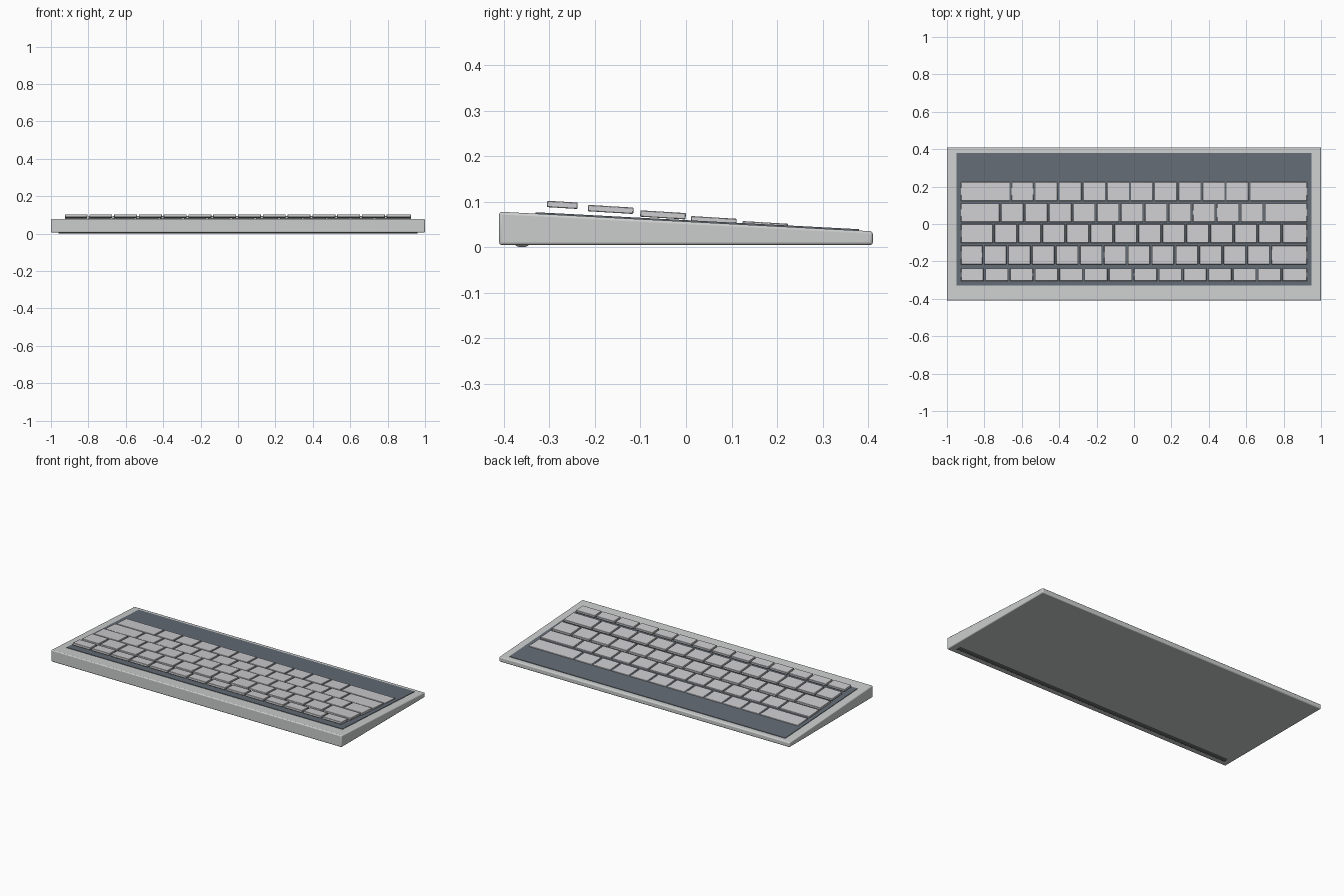
import bpy, bmesh, math

if "Cube" in bpy.data.objects:
    bpy.data.objects.remove(bpy.data.objects["Cube"])


def material(name, rgb):
    m = bpy.data.materials.new(name)
    m.use_nodes = True
    color = (*rgb, 1)
    m.diffuse_color = color
    m.node_tree.nodes["Principled BSDF"].inputs["Base Color"].default_value = color
    return m


case_grey = material("case grey", (0.60, 0.61, 0.61))
key_grey = material("key grey", (0.61, 0.61, 0.63))
slate = material("slate", (0.125, 0.148, 0.178))
rubber = material("dark rubber", (0.12, 0.12, 0.12))


def prism(name, profile, half_width, mat, bevel=0, segments=3):
    """Extrude a (y, z) profile along x."""
    bm = bmesh.new()
    ends = [[bm.verts.new((x, y, z)) for y, z in profile] for x in (-half_width, half_width)]
    bm.faces.new(ends[0])
    bm.faces.new(ends[1][::-1])
    n = len(profile)
    for i in range(n):
        j = (i + 1) % n
        bm.faces.new((ends[0][i], ends[1][i], ends[1][j], ends[0][j]))
    bmesh.ops.recalc_face_normals(bm, faces=bm.faces)
    mesh = bpy.data.meshes.new(name)
    bm.to_mesh(mesh)
    bm.free()
    mesh.materials.append(mat)
    ob = bpy.data.objects.new(name, mesh)
    bpy.context.collection.objects.link(ob)
    if bevel:
        mod = ob.modifiers.new("rounding", "BEVEL")
        mod.width, mod.segments = bevel, segments
    bpy.ops.object.select_all(action="DESELECT")
    bpy.context.view_layer.objects.active = ob
    ob.select_set(True)
    bpy.ops.object.shade_smooth_by_angle(angle=math.radians(40))
    return ob


def deck(y):
    """Height of the sloping case top."""
    return 0.0565 - 0.0524 * y


# Wedge-shaped case
prism("case", [(-0.41, 0.005), (0.41, 0.005), (0.41, deck(0.41)), (-0.41, deck(-0.41))],
      1.0, case_grey, 0.006)

# Dark panel under the keys
y0, y1 = -0.33, 0.38
prism("key_panel", [(y0, deck(y0) - 0.004), (y1, deck(y1) - 0.004),
                    (y1, deck(y1) + 0.003), (y0, deck(y0) + 0.003)], 0.95, slate)

# Rounded rubber foot along the underside
arc = [math.pi * (1 + i / 8) for i in range(9)]
prism("foot_strip", [(-0.36 + 0.015 * math.cos(a), 0.006 + 0.006 * math.sin(a)) for a in arc],
      0.96, rubber)


def key_row(name, y, depth, top, first, last, count):
    """A row of keys: wide end keys, and count equal keys between first and last."""
    pitch = (last - first) / count
    edges = [-0.93] + [first + pitch * i for i in range(count + 1)] + [0.93]
    for i, (a, b) in enumerate(zip(edges, edges[1:])):
        w, d = (b - a) / 2 - 0.005, depth / 2
        key = prism(f"{name}_key_{i + 1}", [(-d, -0.014), (d, -0.014), (d, 0), (-d, 0)],
                    w, key_grey, 0.0015, 1)
        key.location = ((a + b) / 2, y, top)
        key.rotation_euler.x = -0.06


# Key rows, from the front to the back
key_row("front_row", -0.271, 0.067, 0.100, -0.80, 0.79, 12)
key_row("second_row", -0.165, 0.100, 0.090, -0.805, 0.73, 12)
key_row("third_row", -0.050, 0.100, 0.078, -0.75, 0.79, 12)
key_row("fourth_row", 0.061, 0.100, 0.0655, -0.715, 0.695, 11)
key_row("back_row", 0.174, 0.100, 0.0545, -0.66, 0.617, 10)
